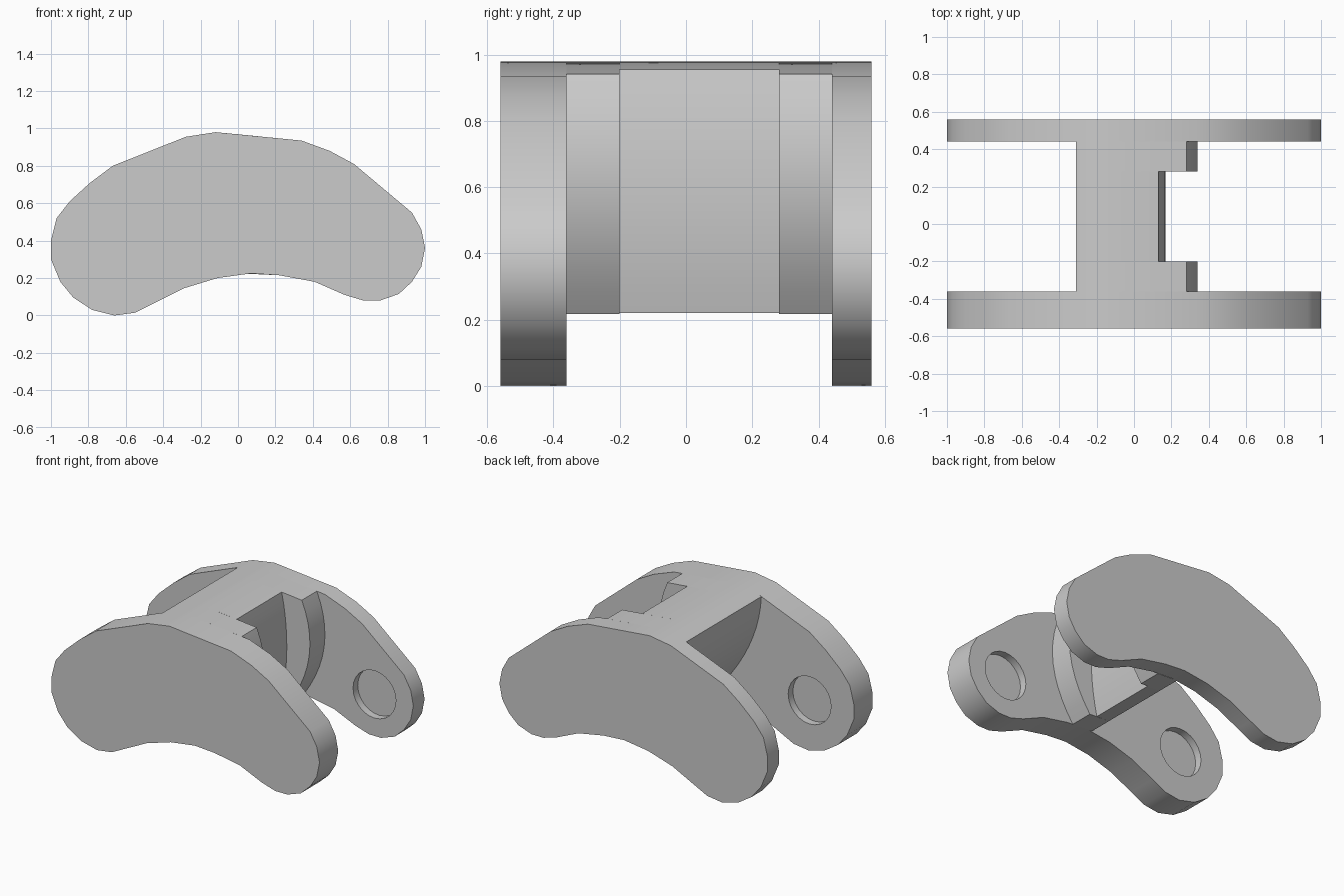
import bpy
import bmesh
import math

cube = bpy.data.objects.get("Cube")
if cube:
    bpy.data.objects.remove(cube, do_unlink=True)

GREY = (0.6, 0.6, 0.6, 1.0)
grey = bpy.data.materials.new("plain grey")
grey.use_nodes = True
grey.diffuse_color = GREY
grey.node_tree.nodes["Principled BSDF"].inputs["Base Color"].default_value = GREY


def finish(obj):
    """Smooth the curved edges and keep the corners sharp."""
    bpy.ops.object.select_all(action="DESELECT")
    obj.select_set(True)
    bpy.context.view_layer.objects.active = obj
    bpy.ops.object.shade_smooth_by_angle(angle=math.radians(30))


def extrude_profile(name, profile, y0, y1):
    """Solid made by sweeping an (x, z) profile from y0 to y1."""
    bm = bmesh.new()
    face = bm.faces.new([bm.verts.new((x, y0, z)) for x, z in profile])
    ext = bmesh.ops.extrude_face_region(bm, geom=[face], use_keep_orig=True)
    moved = [v for v in ext["geom"] if isinstance(v, bmesh.types.BMVert)]
    bmesh.ops.translate(bm, verts=moved, vec=(0, y1 - y0, 0))
    bmesh.ops.recalc_face_normals(bm, faces=bm.faces)
    mesh = bpy.data.meshes.new(name)
    bm.to_mesh(mesh)
    bm.free()
    mesh.materials.append(grey)
    obj = bpy.data.objects.new(name, mesh)
    bpy.context.collection.objects.link(obj)
    return obj


def curve_through(a, b, c, steps=10):
    """Smooth (x, z) curve from a to c that passes through b."""
    pts = []
    for i in range(steps + 1):
        z = a[1] + (c[1] - a[1]) * i / steps
        x = 0
        for p, q, r in ((a, b, c), (b, a, c), (c, a, b)):
            x += p[0] * (z - q[1]) * (z - r[1]) / ((p[1] - q[1]) * (p[1] - r[1]))
        pts.append((x, z))
    return pts


def sink_hole(plate, x, z, y, radius=0.16, depth=0.05):
    """Cut a shallow round recess centred on the inner face at y."""
    bpy.ops.mesh.primitive_cylinder_add(
        vertices=24, radius=radius, depth=2 * depth,
        location=(x, y, z), rotation=(math.pi / 2, 0, 0))
    cutter = bpy.context.object
    cutter.name = "recess_cutter"
    cutter.hide_render = True
    cutter.data.materials.append(grey)
    bpy.context.view_layer.objects.active = plate
    mod = plate.modifiers.new("recess", "BOOLEAN")
    mod.operation = "DIFFERENCE"
    mod.solver = "EXACT"
    mod.object = cutter
    bpy.ops.object.modifier_apply(modifier=mod.name)
    bpy.data.objects.remove(cutter, do_unlink=True)


# Curved side plates with pin recesses on their inner faces
OUTLINE = [
    (-1, .40), (-.97, .52), (-.9, .61), (-.79, .71), (-.67, .80), (-.28, .955),
    (-.12, .98), (.34, .935), (.49, .88), (.62, .81), (.93, .55), (.98, .46),
    (1, .36), (.98, .26), (.93, .18), (.86, .115), (.76, .08), (.67, .08),
    (.57, .11), (.41, .18), (.22, .215), (.07, .225), (-.11, .2), (-.29, .145),
    (-.45, .065), (-.55, .015), (-.66, 0), (-.78, .03), (-.88, .095),
    (-.95, .18), (-1, .30)]

for name, y0, y1, inner in (("front_plate", -.56, -.36, -.36),
                            ("back_plate", .44, .56, .44)):
    plate = extrude_profile(name, OUTLINE, y0, y1)
    for x, z in ((-.67, .34), (.71, .36)):
        sink_hole(plate, x, z, inner)
    finish(plate)

# Cross web: a narrower core between two shoulders
WEB_LEFT = curve_through((.03, .224), (-.19, .53), (-.31, .943))
WEB_TOP = [(-.28, .955), (-.12, .98)]
SHOULDER_RIGHT = curve_through((.28, .941), (.34, .64), (.18, .217))
CORE_RIGHT = curve_through((.13, .956), (.168, .58), (.125, .221))

for name, right, y0, y1 in (("front_shoulder", SHOULDER_RIGHT, -.36, -.2),
                            ("web_core", CORE_RIGHT, -.2, .28),
                            ("back_shoulder", SHOULDER_RIGHT, .28, .44)):
    finish(extrude_profile(name, WEB_LEFT + WEB_TOP + right, y0, y1))
